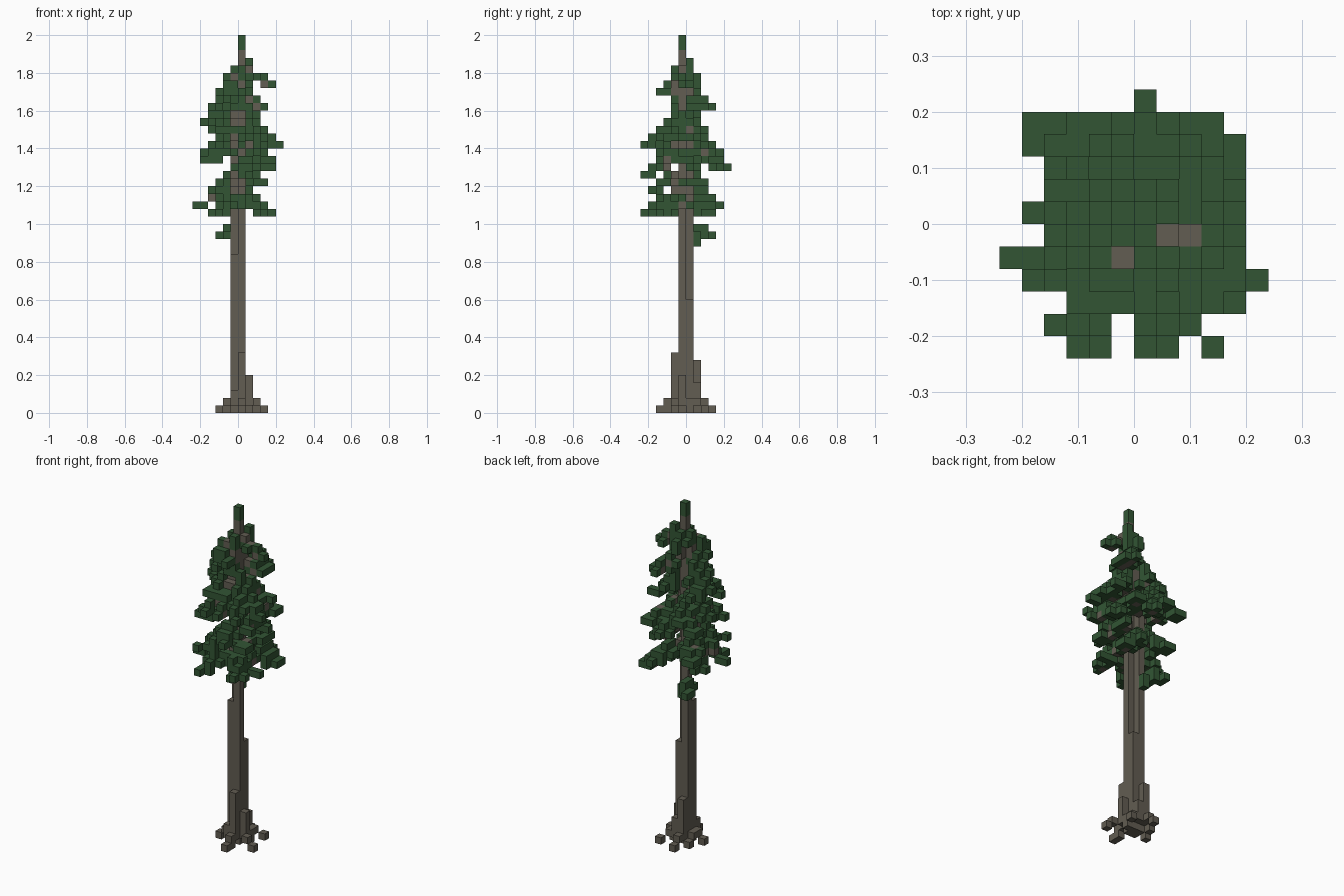
import bpy
import bmesh
import random
from mathutils import Vector

random.seed(7)
CUBE = 0.04  # edge length of one block

cube = bpy.data.objects.get("Cube")
if cube:
    bpy.data.objects.remove(cube, do_unlink=True)


def make_material(name, color):
    mat = bpy.data.materials.new(name)
    mat.use_nodes = True
    mat.diffuse_color = (*color, 1)
    shader = mat.node_tree.nodes["Principled BSDF"]
    shader.inputs["Base Color"].default_value = (*color, 1)
    shader.inputs["Roughness"].default_value = 0.9
    return mat


bark = make_material("bark_brown", (0.122, 0.109, 0.084))
needles = make_material("needle_green", (0.032, 0.091, 0.034))


def column(i, j, top, bottom=0):
    return {(i, j, k) for k in range(bottom, top)}


def build(name, cells, solid, mat):
    """Turn block cells into a mesh holding only the exposed faces."""
    bm = bmesh.new()
    corners = {}

    def corner(point):
        if point not in corners:
            corners[point] = bm.verts.new(Vector(point) * CUBE)
        return corners[point]

    for cell in sorted(cells):
        for axis in range(3):
            u, v = (axis + 1) % 3, (axis + 2) % 3
            for side in (0, 1):
                neighbour = list(cell)
                neighbour[axis] += 1 if side else -1
                if tuple(neighbour) in solid:
                    continue
                ring = []
                for du, dv in ((0, 0), (1, 0), (1, 1), (0, 1)):
                    point = list(cell)
                    point[axis] += side
                    point[u] += du
                    point[v] += dv
                    ring.append(corner(tuple(point)))
                bm.faces.new(ring if side else ring[::-1])
    mesh = bpy.data.meshes.new(name)
    bm.to_mesh(mesh)
    bm.free()
    mesh.materials.append(mat)
    obj = bpy.data.objects.new(name, mesh)
    bpy.context.collection.objects.link(obj)


# Trunk: four columns that stop at different heights
trunk = column(0, -1, 48) | column(-1, 0, 36) | column(-1, -1, 21) | column(0, 0, 15)

# Roots: buttress columns stepping down and out to loose blocks on the ground
roots = set()
for i, j, top, bottom in ((0, -2, 8, 1), (-1, 1, 7, 1), (0, 1, 4, 1), (1, -1, 5, 1),
                          (-1, -2, 3, 1), (1, 0, 2, 0),
                          (0, -3, 2, 0), (2, -2, 2, 1), (1, 1, 2, 1),
                          (-2, -1, 2, 1), (-1, 2, 2, 1), (-2, 0, 2, 1),
                          (0, -4, 1, 0), (3, -2, 1, 0), (2, 2, 1, 0),
                          (-3, -1, 1, 0), (-1, 3, 1, 0), (-2, 1, 1, 0)):
    roots |= column(i, j, top, bottom)

# Branch tips, given as block positions from the lowest tier up
tips = [
    (-3, -6, 26), (4, 3, 26), (2, -5, 26), (4, -2, 26), (-4, 0, 26),
    (-6, -2, 27), (2, 4, 27), (-4, 3, 28), (1, -4, 28),
    (-4, 1, 29), (-4, -5, 29), (3, 2, 30), (3, -4, 30), (1, -6, 31),
    (4, 0, 32), (0, 5, 32), (-5, -3, 33), (-5, 4, 33), (3, 4, 33), (4, -4, 33),
    (-5, 0, 34), (-3, 4, 34), (-2, -6, 35), (5, -3, 35), (3, -6, 35), (0, -6, 35),
    (4, 1, 36), (-3, -4, 37), (-4, 1, 37), (2, -4, 37), (-5, 0, 38), (2, -1, 38),
    (3, 2, 40), (-4, -1, 40), (2, 3, 40), (-1, -2, 40),
    (-3, -2, 42), (0, -4, 42), (0, 1, 43), (4, -1, 43), (-2, -3, 43), (-1, 0, 44),
]

# Drooping branches: woody near the trunk, clumps of needles further out
wood, foliage = set(), set()
for tip in tips:
    end = Vector(tip)
    reach = max(abs(end.x), abs(end.y + 1))
    start = Vector((0, -1, end.z + min(2, reach // 2)))
    steps = int(reach) + 1
    for n in range(1, steps + 1):
        t = n / steps
        cell = tuple(round(c) for c in start.lerp(end, t))
        if t < 0.5 or (t < 0.9 and random.random() < 0.45):
            wood.add(cell)
        else:
            foliage.add(cell)
        if 0.25 < t < 0.95:
            for step in ((1, 0, 0), (-1, 0, 0), (0, 1, 0), (0, -1, 0), (0, 0, 1)):
                if random.random() < (0.75 if step[2] else 0.55):
                    side = tuple(a + b for a, b in zip(cell, step))
                    if max(abs(side[0] + 0.5), abs(side[1] + 0.5)) < 5:
                        foliage.add(side)

# Leafy corner spray at the back
foliage |= {(-5, 3, 33), (-4, 4, 33), (-4, 3, 34)}

# Low tuft on the bare trunk
foliage |= column(-2, 1, 25, 23) | column(-2, 2, 25, 23) | column(-1, 1, 24, 22)
foliage |= {(-2, 0, 23), (-3, 2, 23), (-3, 3, 23)}

# Leafy crown tip
foliage |= column(0, -1, 50, 48) | column(1, -1, 45, 44) | column(1, 0, 47, 45)
foliage |= column(-1, -1, 46, 43) | column(0, -2, 46, 44) | column(0, 0, 46, 44)

wood -= trunk
foliage -= trunk | wood
roots -= trunk
solid = trunk | roots | wood | foliage

build("trunk", trunk, solid, bark)
build("roots", roots, solid, bark)
build("branches", wood, solid, bark)
build("foliage", foliage, solid, needles)
